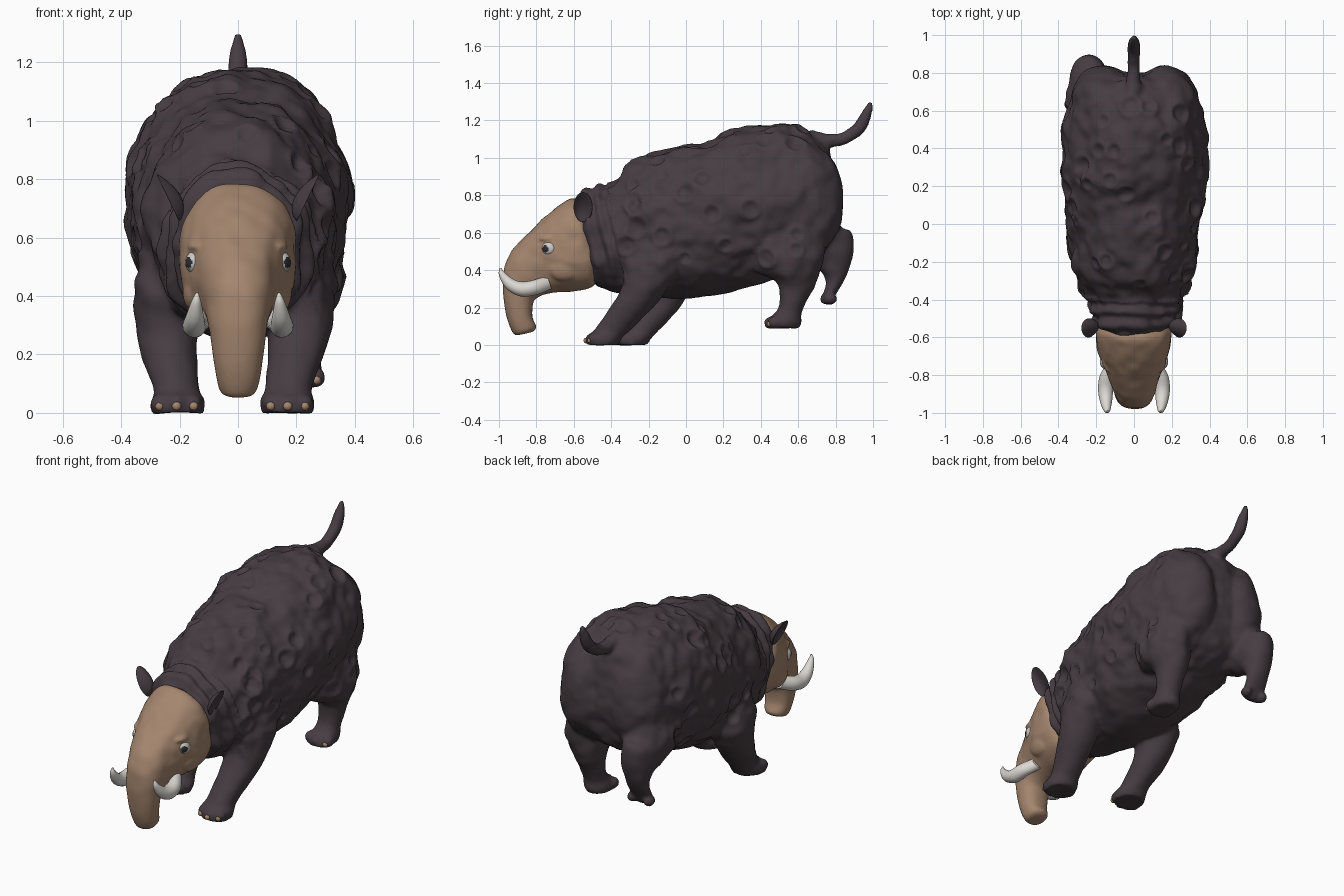
import bpy, bmesh, math, random
from mathutils import Vector, noise

if "Cube" in bpy.data.objects:
    bpy.data.objects.remove(bpy.data.objects["Cube"])

random.seed(4)


def material(name, rgb):
    m = bpy.data.materials.new(name)
    m.diffuse_color = (*rgb, 1)
    m.use_nodes = True
    m.node_tree.nodes["Principled BSDF"].inputs["Base Color"].default_value = m.diffuse_color
    return m


HIDE = material("dark_hide", (0.062, 0.046, 0.054))
FACE = material("tan_face", (0.37, 0.235, 0.155))
IVORY = material("ivory", (0.72, 0.69, 0.65))
WHITE = material("eye_white", (0.6, 0.58, 0.56))
IRIS = material("dark_iris", (0.03, 0.027, 0.03))


def finish(name, bm, mats):
    bmesh.ops.recalc_face_normals(bm, faces=bm.faces)
    me = bpy.data.meshes.new(name)
    bm.to_mesh(me)
    bm.free()
    for m in mats:
        me.materials.append(m)
    me.shade_smooth()
    me.set_sharp_from_angle(angle=math.radians(50))
    ob = bpy.data.objects.new(name, me)
    bpy.context.collection.objects.link(ob)
    return ob


def catmull(a, b, c, d, t):
    return [0.5 * (2 * q + (r - p) * t + (2 * p - 5 * q + 4 * r - s) * t * t
                   + (3 * q - p - 3 * r + s) * t ** 3) for p, q, r, s in zip(a, b, c, d)]


def loft(name, secs, mat, n=32, steps=5, power=1.0):
    """Skin through sections: y, z of one edge, y, z of the other, half width, x (0 if left out)."""
    secs = [tuple(s) if len(s) == 6 else (*s, 0) for s in secs]
    ext = [secs[0]] + secs + [secs[-1]]
    rows = [catmull(*ext[i:i + 4], k / steps) for i in range(len(secs) - 1) for k in range(steps)]
    rows.append(secs[-1])
    shape = lambda v: math.copysign(abs(v) ** power, v)
    bm = bmesh.new()
    rings = []
    for ya, za, yb, zb, w, x in rows:
        ring = []
        for k in range(n):
            a = 2 * math.pi * k / n
            c, s = shape(math.cos(a)), shape(math.sin(a))
            ring.append(bm.verts.new((x + w * s, (ya + yb) / 2 + c * (ya - yb) / 2,
                                      (za + zb) / 2 + c * (za - zb) / 2)))
        rings.append(ring)
    for r, q in zip(rings, rings[1:]):
        for k in range(n):
            j = (k + 1) % n
            bm.faces.new((r[k], r[j], q[j], q[k]))
    bm.faces.new(rings[0])
    bm.faces.new(rings[-1])
    return finish(name, bm, [mat])


def tube(name, path, mat):
    """Tapering tube along points (x, y, z, radius)."""
    secs = []
    for i, (x, y, z, r) in enumerate(path):
        a, b = path[max(i - 1, 0)], path[min(i + 1, len(path) - 1)]
        dy, dz = b[1] - a[1], b[2] - a[2]
        f = r / math.hypot(dy, dz)
        secs.append((y - dz * f, z + dy * f, y + dz * f, z - dy * f, r, x))
    return loft(name, secs, mat, n=20)


def ball(name, centre, radii, mats, seg=24):
    bm = bmesh.new()
    bmesh.ops.create_uvsphere(bm, u_segments=seg, v_segments=seg // 2, radius=1)
    for v in bm.verts:
        v.co = Vector(c + r * d for c, r, d in zip(centre, radii, v.co))
    return finish(name, bm, mats)


def fuse(name, parts, voxel, mat, smooth):
    """Melt overlapping parts into one skin."""
    bm = bmesh.new()
    for p in parts:
        bm.from_mesh(p.data)
        bpy.data.objects.remove(p)
    ob = finish(name, bm, [mat])
    mod = ob.modifiers.new("melt", "REMESH")
    mod.mode, mod.voxel_size = "VOXEL", voxel
    soft = ob.modifiers.new("soften", "SMOOTH")
    soft.factor, soft.iterations = 0.5, smooth
    me = bpy.data.meshes.new_from_object(ob.evaluated_get(bpy.context.evaluated_depsgraph_get()))
    ob.modifiers.clear()
    ob.data = me
    me.shade_smooth()
    return ob


def clamp(v, lo=0.0, hi=1.0):
    return max(lo, min(hi, v))


def roughen(ob, amount, pits=0, folds=False):
    """Lumpy hide with round pits and raised rims, plus neck folds."""
    me = ob.data
    pos = [v.co.copy() for v in me.vertices]
    nor = [v.normal.copy() for v in me.vertices]
    spots = [p for p in pos if -0.32 < p.y < 0.66 and p.z > 0.45]
    holes = [(random.choice(spots), random.uniform(0.03, 0.058)) for _ in range(pits)]
    for v, p, nrm in zip(me.vertices, pos, nor):
        d = amount * noise.noise(p * 7) + amount * 0.5 * noise.noise(p * 15)
        d *= clamp((0.95 - p.y) * 3, 0.2) * clamp((p.z - 0.2) * 4, 0.25)
        for c, r in holes:
            q = (p - c).length / r
            if q < 1.6:
                d += r * (0.12 * math.exp(-((q - 1.1) / 0.25) ** 2) - 0.3 * math.exp(-(q / 0.75) ** 4))
        lean = p.y + 0.2 * (p.z - 0.55)
        if folds and lean < -0.36:
            wave = math.sin((lean + 0.36) * 2 * math.pi / 0.08 + 3 * noise.noise(p * 4))
            d += 0.011 * wave * clamp((p.z - 0.3) * 8)
        v.co = p + nrm * d


# Torso, from the neck collar to the rump
parts = [loft("torso", [
    (-.595, .785, -.49, .31, .195), (-.53, .83, -.44, .30, .23), (-.40, .87, -.38, .28, .26),
    (-.28, .98, -.28, .27, .30), (-.08, 1.06, -.10, .25, .335), (.08, 1.08, .06, .25, .36),
    (.25, 1.15, .22, .28, .38), (.42, 1.185, .40, .33, .375), (.60, 1.16, .59, .41, .36),
    (.75, 1.06, .74, .50, .27), (.80, .82, .80, .70, .03)], HIDE, n=80, steps=8)]

# Front legs: the left one repeats the right, a short step further back
front = [(-.26, .64, .02, .62, .09, .20), (-.32, .46, -.02, .42, .115, .22),
         (-.36, .28, -.15, .23, .105, .205), (-.475, .10, -.31, .07, .078, .175),
         (-.53, .05, -.34, .04, .09, .17), (-.54, 0, -.36, 0, .09, .17)]


def step_back(ya, za, yb, zb, w, x):
    s = 0.155 * min(1, (0.66 - za) / 0.42)
    return (ya + s, za, yb + s, zb, w, -x - 0.25 * s)


parts.append(loft("right_front_leg", front, HIDE, n=36, steps=7))
parts.append(loft("left_front_leg", [step_back(*s) for s in front], HIDE, n=36, steps=7))

# Hind legs: right one pushing off, left one kicked up
parts.append(loft("right_hind_leg", [
    (.38, .72, .76, .72, .12, .2), (.34, .50, .74, .52, .13, .235), (.38, .40, .725, .41, .115, .235),
    (.475, .345, .69, .31, .092, .225), (.503, .26, .655, .255, .075, .22), (.49, .19, .615, .17, .068, .215),
    (.43, .125, .615, .12, .08, .21), (.42, .09, .60, .09, .075, .21)], HIDE, n=36, steps=6))
parts.append(loft("left_hind_leg", [
    (.42, .72, .80, .76, .12, -.2), (.50, .50, .83, .64, .13, -.225), (.63, .43, .885, .605, .105, -.24),
    (.71, .405, .895, .50, .088, -.24), (.745, .34, .865, .39, .07, -.24),
    (.73, .27, .825, .31, .07, -.24), (.72, .22, .765, .21, .055, -.24)], HIDE, n=36, steps=6))

# Toes with small tan nails
toes = {"right_front": (.17, -.505, .033), "left_front": (-.21, -.355, .033),
        "right_hind": (.21, .455, .122), "left_hind": (-.24, .75, .245)}
for name, (x, y, z) in toes.items():
    for i in (-1, 0, 1):
        back = 0.02 * abs(i)
        parts.append(ball("toe", (x + i * .056, y + back, z), (.032, .04, .032), [HIDE], 16))
        if "front" in name or (name == "right_hind" and i == 1):
            ball(f"{name}_nail_{i + 2}", (x + i * .058, y + back - .03, z - .01), (.016, .013, .015), [FACE], 12)

# Rump lobes and upturned tail
for s in (1, -1):
    parts.append(ball("rump", (s * .165, .605, .77), (.18, .238, .33), [HIDE], 40))
parts.append(tube("tail", [(0, .64, 1.08, .06), (0, .76, 1.095, .04), (0, .85, 1.108, .034), (0, .92, 1.155, .034),
                           (0, .958, 1.22, .031), (0, .98, 1.275, .02), (0, .988, 1.305, .009)], HIDE))
body = fuse("body", parts, 0.012, HIDE, 5)
roughen(body, 0.026, pits=48, folds=True)

# Head running down into the trunk, with brows and cheeks melted in
head = [loft("head", [
    (-.55, .74, -.46, .36, .17), (-.61, .785, -.505, .305, .2), (-.70, .73, -.62, .285, .192),
    (-.80, .64, -.70, .28, .16), (-.88, .56, -.755, .27, .13), (-.95, .47, -.79, .255, .112),
    (-.98, .37, -.815, .23, .1), (-.965, .18, -.82, .15, .082), (-.925, .065, -.80, .095, .063),
    (-.89, .055, -.82, .07, .035)], FACE, n=64, steps=8, power=0.88)]
for s in (1, -1):
    head.append(ball("brow", (s * .138, -.715, .568), (.036, .075, .024), [FACE]))
    head.append(ball("cheek", (s * .135, -.655, .41), (.05, .09, .07), [FACE]))
    head.append(ball("lid", (s * .138, -.715, .472), (.033, .06, .014), [FACE]))
roughen(fuse("head_and_trunk", head, 0.009, FACE, 4), 0.009)

for s, label in ((1, "right"), (-1, "left")):
    # Eye with a dark iris, set under the brow
    eye = ball(label + "_eye", (s * .145, -.728, .515), (.036, .043, .04), [WHITE, IRIS], 40)
    look = Vector((s * .8, -.6, -.05)).normalized()
    for p in eye.data.polygons:
        p.material_index = int(p.normal.dot(look) > 0.88)

    # Curved tusk
    tube(label + "_tusk", [(s * .10, -.73, .335, .036), (s * .14, -.80, .31, .04),
                           (s * .15, -.875, .298, .04), (s * .148, -.94, .325, .032),
                           (s * .143, -.985, .38, .017), (s * .14, -.992, .412, .004)], IVORY)

    # Cupped ear, flaring outward
    ear = ball(label + "_ear", (0, 0, 0), (1, 1, 1), [HIDE], 32)
    for v in ear.data.vertices:
        a, b, c = v.co
        out = 0.012 * a + 0.035 * (b * b + c * c)
        v.co = (s * (0.205 + out + 0.038 * c), -0.55 + 0.05 * b - 0.01 * a, 0.737 + 0.08 * c)
    if s < 0:
        ear.data.flip_normals()
